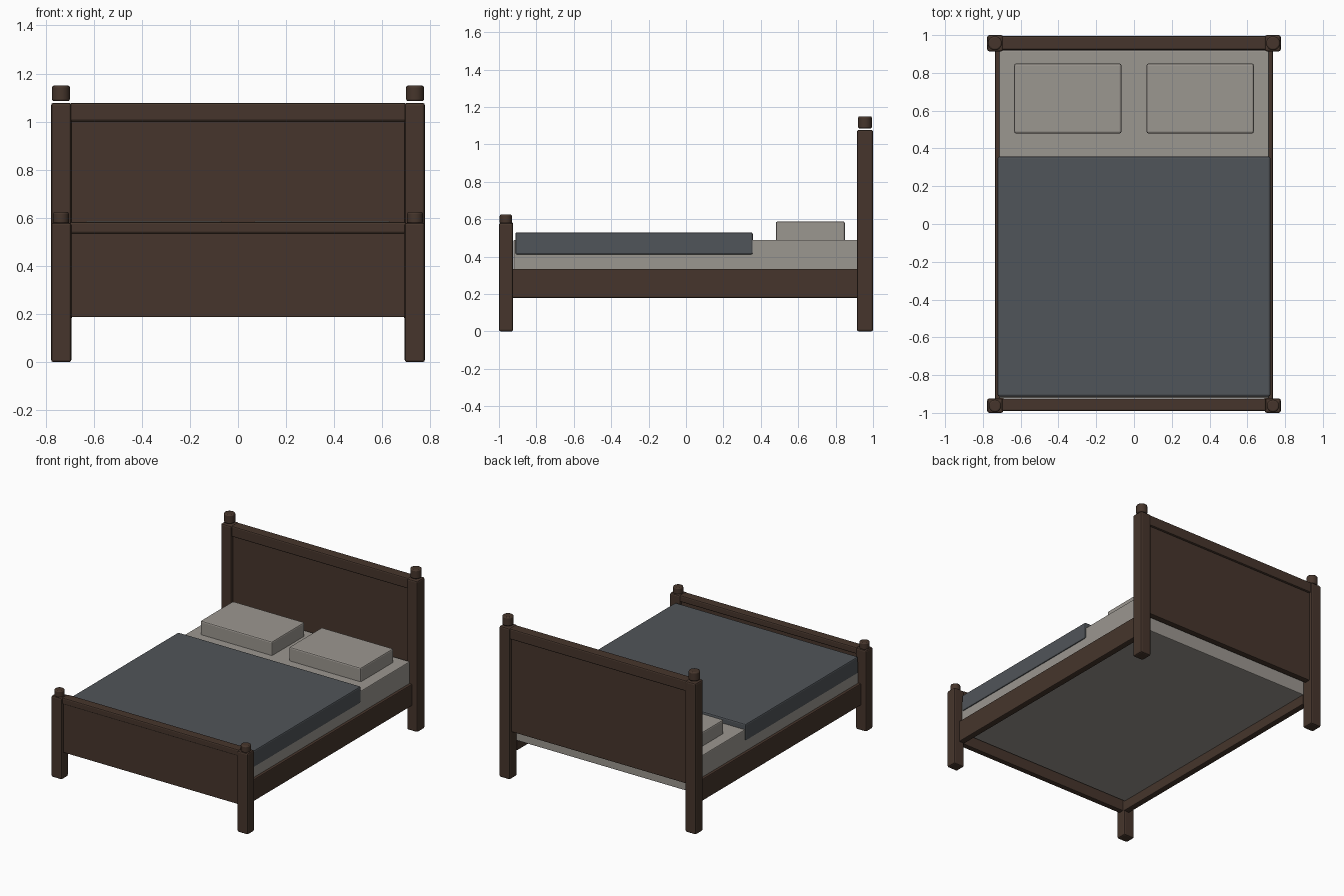
import bpy

if "Cube" in bpy.data.objects:
    bpy.data.objects.remove(bpy.data.objects["Cube"])

def material(name, rgb):
    m = bpy.data.materials.new(name)
    m.diffuse_color = (*rgb, 1)
    m.use_nodes = True
    m.node_tree.nodes["Principled BSDF"].inputs["Base Color"].default_value = m.diffuse_color
    return m

WOOD = material("dark wood", (0.061, 0.036, 0.025))
LINEN = material("pale linen", (0.33, 0.308, 0.278))
CLOTH = material("slate cloth", (0.081, 0.090, 0.100))

def finish(ob, name, mat, bevel):
    ob.name = name
    ob.data.materials.append(mat)
    b = ob.modifiers.new("soft edges", 'BEVEL')
    b.width, b.segments, b.limit_method = bevel, 2, 'ANGLE'
    return ob

def box(name, x, y, z, mat, bevel=0.006):
    """Box from (min, max) ranges on each axis."""
    bpy.ops.mesh.primitive_cube_add(size=1)
    ob = bpy.context.object
    for v in ob.data.vertices:
        v.co = [r[0] + (c + 0.5) * (r[1] - r[0]) for c, r in zip(v.co, (x, y, z))]
    return finish(ob, name, mat, bevel)

def knob(name, x, y, z, radius):
    """Round finial above a post."""
    bpy.ops.mesh.primitive_cylinder_add(vertices=24, radius=radius, depth=z[1] - z[0],
                                        location=(x, y, sum(z) / 2))
    bpy.ops.object.shade_smooth_by_angle()
    return finish(bpy.context.object, name, WOOD, 0.008)

def span(s, a, b):
    return tuple(sorted((s * a, s * b)))

# Posts, finials, side rails and pillows on both sides
for s, side in ((-1, "left"), (1, "right")):
    px = span(s, 0.693, 0.777)
    box(f"head_post_{side}", px, (0.914, 1.0), (0, 1.078), WOOD, 0.01)
    box(f"foot_post_{side}", px, (-1.0, -0.924), (0, 0.58), WOOD, 0.01)
    knob(f"head_finial_{side}", s * 0.736, 0.957, (1.085, 1.15), 0.037)
    knob(f"foot_finial_{side}", s * 0.736, -0.963, (0.575, 0.625), 0.033)
    box(f"side_rail_{side}", span(s, 0.69, 0.735), (-0.93, 0.92), (0.18, 0.335), WOOD)
    box(f"pillow_{side}", span(s, 0.067, 0.634), (0.480, 0.849), (0.48, 0.588), LINEN, 0.009)

# Headboard
box("headboard_panel", (-0.70, 0.70), (0.935, 0.98), (0.335, 1.01), WOOD)
box("headboard_top_rail", (-0.70, 0.70), (0.922, 0.995), (1.001, 1.078), WOOD, 0.009)

# Footboard
box("footboard_panel", (-0.70, 0.70), (-0.98, -0.94), (0.187, 0.54), WOOD)
box("footboard_top_rail", (-0.70, 0.70), (-0.99, -0.924), (0.535, 0.583), WOOD, 0.009)

# Bedding
box("mattress", (-0.715, 0.715), (-0.922, 0.92), (0.25, 0.49), LINEN)
box("blanket", (-0.722, 0.722), (-0.912, 0.357), (0.411, 0.53), CLOTH, 0.009)
